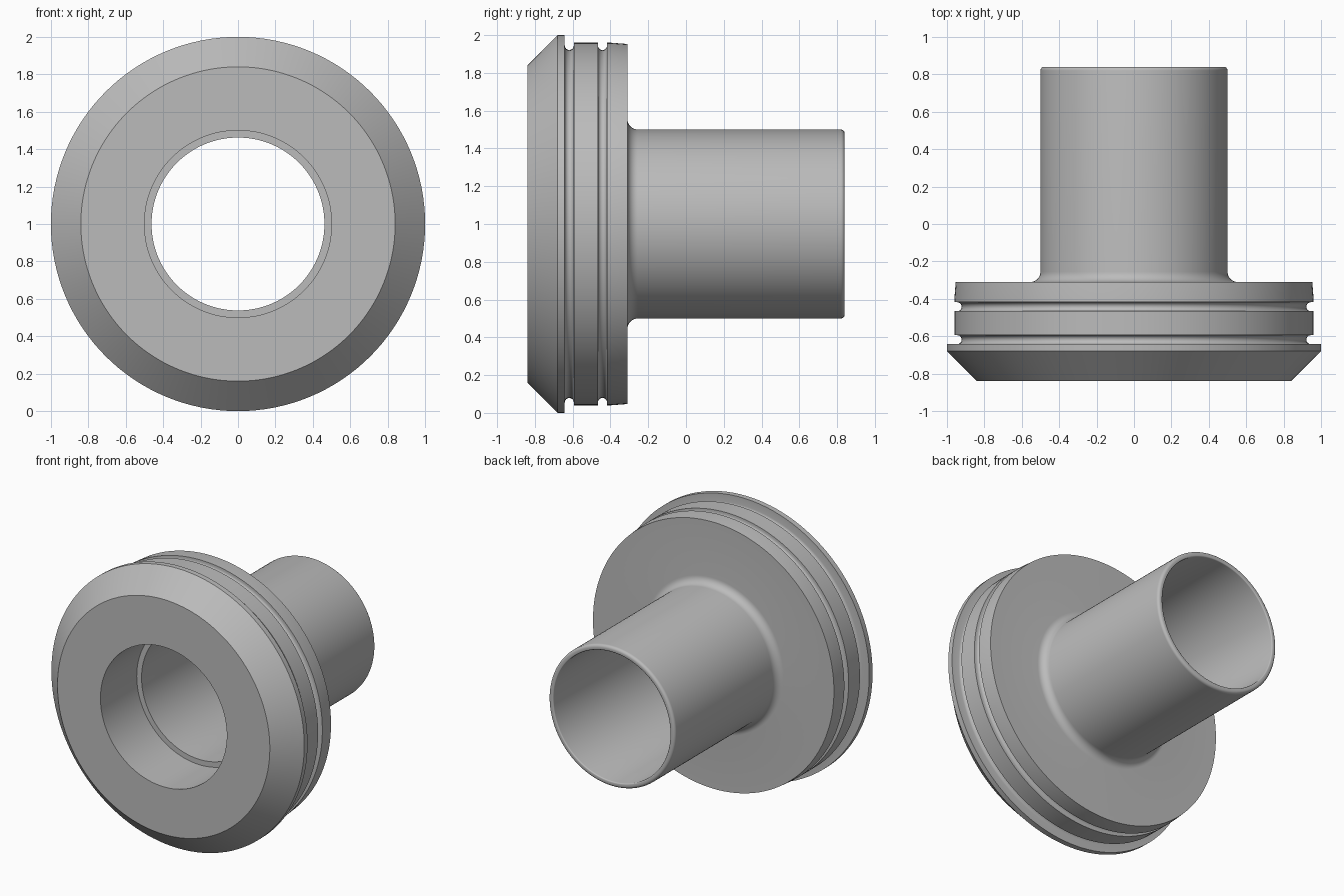
import bpy, bmesh, math

cube = bpy.data.objects.get("Cube")
if cube:
    bpy.data.objects.remove(cube, do_unlink=True)

SEGMENTS = 128


def arc(r, y, radius, start, end, steps=8):
    """Points (radius from axis, y) along an arc, angles in degrees."""
    angles = [math.radians(start + (end - start) * i / steps) for i in range(steps + 1)]
    return [(r + radius * math.cos(a), y + radius * math.sin(a)) for a in angles]


def groove(front, back, r_front, r_back):
    """Round-bottomed groove cut into the rim."""
    half = (back - front) / 2
    bottom = arc(0.945, (front + back) / 2, half, 270, 90)
    return [(r_front, front)] + bottom + [(r_back, back)]


def lathe(name, profile, material):
    """Spin a closed profile around the y axis at height 1."""
    bm = bmesh.new()
    rings = []
    for i in range(SEGMENTS):
        a = 2 * math.pi * i / SEGMENTS
        rings.append([bm.verts.new((r * math.cos(a), y, 1 + r * math.sin(a)))
                      for r, y in profile])
    n = len(profile)
    for i, ring in enumerate(rings):
        after = rings[(i + 1) % SEGMENTS]
        for j in range(n):
            k = (j + 1) % n
            bm.faces.new((ring[j], ring[k], after[k], after[j]))
    bmesh.ops.recalc_face_normals(bm, faces=bm.faces)
    mesh = bpy.data.meshes.new(name)
    bm.to_mesh(mesh)
    bm.free()
    mesh.materials.append(material)
    obj = bpy.data.objects.new(name, mesh)
    bpy.context.collection.objects.link(obj)
    bpy.ops.object.select_all(action="DESELECT")
    obj.select_set(True)
    bpy.context.view_layer.objects.active = obj
    bpy.ops.object.shade_smooth_by_angle(angle=math.radians(30))
    return obj


grey = bpy.data.materials.new("plain grey")
grey.use_nodes = True
colour = (0.5, 0.5, 0.5, 1)
grey.diffuse_color = colour
grey.node_tree.nodes["Principled BSDF"].inputs["Base Color"].default_value = colour

# Front face, chamfer and outer lip
profile = [(0.5, -0.84), (0.84, -0.84), (1.0, -0.68)]
# Two seal grooves with the band between them
profile += groove(-0.642, -0.594, 1.0, 0.96)
profile += groove(-0.466, -0.418, 0.96, 0.96)
# Slightly tapered rear band and back of the flange
profile += [(0.96, -0.40), (0.953, -0.31)]
# Fillet into the tube
profile += arc(0.555, -0.255, 0.055, 270, 180)
# Rounded tube end
profile += arc(0.48, 0.82, 0.02, 0, 90, 6)
# Inner bore with its step towards the front
profile += arc(0.47, 0.832, 0.008, 90, 180, 4)
profile += [(0.462, -0.43), (0.5, -0.43)]

lathe("flanged_tube", profile, grey)
